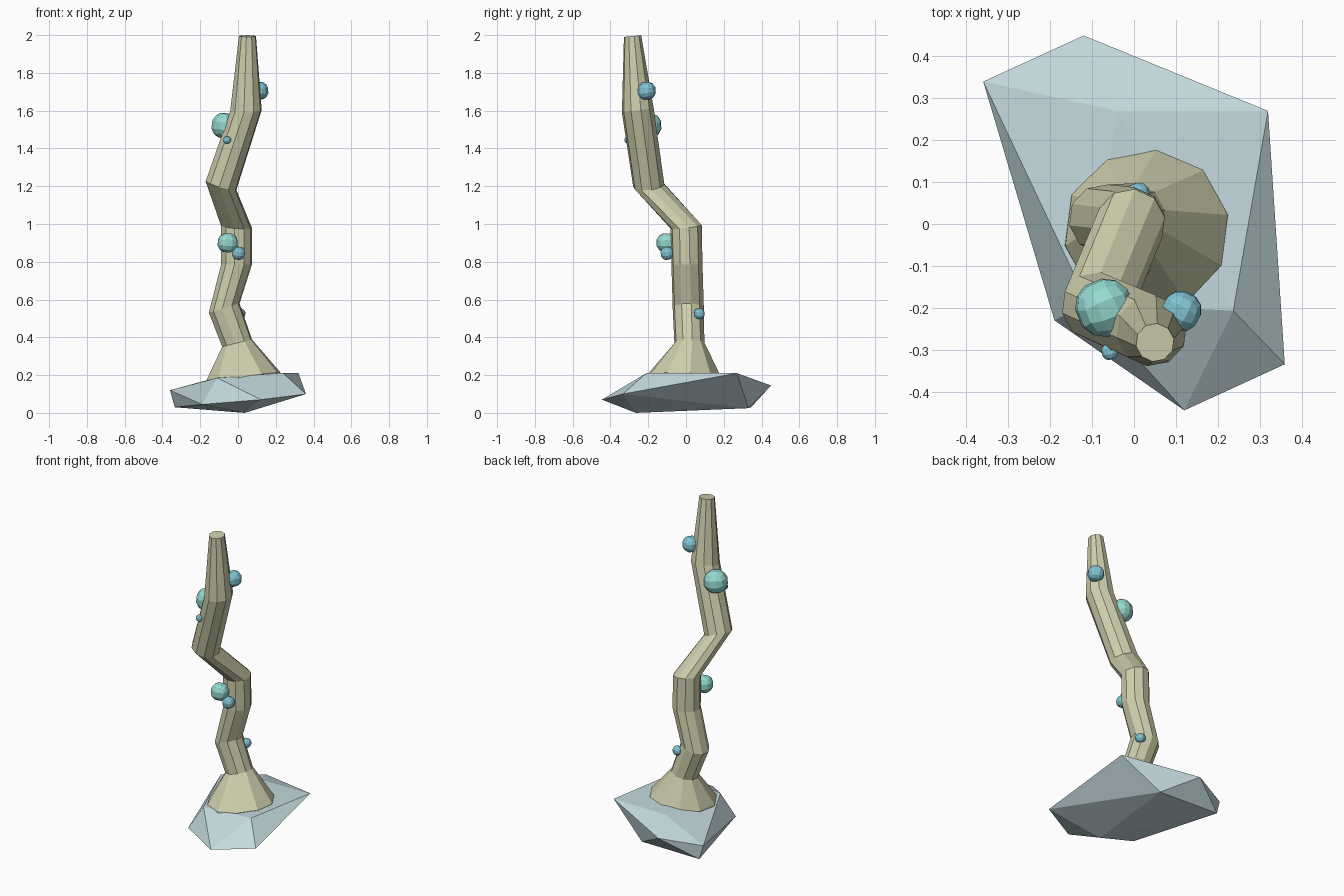
import bpy, bmesh, math
from mathutils import Vector, Euler

if "Cube" in bpy.data.objects:
    bpy.data.objects.remove(bpy.data.objects["Cube"])


def material(name, rgb):
    m = bpy.data.materials.new(name)
    m.diffuse_color = (*rgb, 1)
    m.use_nodes = True
    m.node_tree.nodes["Principled BSDF"].inputs["Base Color"].default_value = m.diffuse_color
    return m


def finish(bm, name, mat):
    bmesh.ops.recalc_face_normals(bm, faces=bm.faces)
    me = bpy.data.meshes.new(name)
    bm.to_mesh(me)
    bm.free()
    me.materials.append(mat)
    ob = bpy.data.objects.new(name, me)
    bpy.context.collection.objects.link(ob)
    return ob


tan = material("stalk_tan", (0.62, 0.62, 0.42))
stone = material("rock_pale", (0.55, 0.70, 0.73))
teal = material("bulb_teal", (0.30, 0.70, 0.64))
blue = material("bulb_blue", (0.22, 0.55, 0.65))

# Faceted rock: hull of twelve corners
corners = [(-.36, .34, .12), (-.12, .45, .145), (.32, .27, .21), (.36, -.335, .10),
           (.12, -.445, .07), (-.19, -.23, .045), (.237, -.207, .212), (-.04, .27, .207),
           (-.11, -.19, .185), (-.335, .345, .03), (.035, -.265, 0), (.08, .33, .025)]
bm = bmesh.new()
for c in corners:
    bm.verts.new(c)
bmesh.ops.convex_hull(bm, input=bm.verts)
finish(bm, "rock", stone)

# Crooked stalk: rings of (x, y, z, radius, slope along x, slope along y)
SIDES = 10
rings = [(.03, -.015, .10, .21, .09, 0),
         (.03, -.015, .198, .197, .09, 0),
         (-.005, .018, .37, .08, .25, 0),
         (-.073, .012, .555, .083, .30, 0),
         (-.008, .005, .785, .083, 0, 0),
         (-.008, .001, .985, .083, -.08, .12),
         (-.09, -.197, 1.203, .083, -.30, .12),
         (.042, -.255, 1.60, .085, .03, .12),
         (.05, -.283, 1.995, .046, 0, .10)]
bm = bmesh.new()
loops = []
for x, y, z, r, sx, sy in rings:
    loop = []
    for i in range(SIDES):
        a = 2 * math.pi * (i + .3) / SIDES
        dx, dy = r * math.cos(a), r * math.sin(a)
        loop.append(bm.verts.new((x + dx, y + dy, z + sx * dx + sy * dy)))
    loops.append(loop)
for lo, hi in zip(loops, loops[1:]):
    for i in range(SIDES):
        j = (i + 1) % SIDES
        bm.faces.new((lo[i], lo[j], hi[j], hi[i]))
bm.faces.new(loops[0])
bm.faces.new(loops[-1])
finish(bm, "stalk", tan)


# Round bulbs: cubes cut 3 x 3 and pushed out to a sphere
def bulb(name, centre, radius, mat, turn):
    bm = bmesh.new()
    bmesh.ops.create_cube(bm, size=2)
    bmesh.ops.subdivide_edges(bm, edges=bm.edges, cuts=2, use_grid_fill=True)
    rot = Euler(turn).to_matrix()
    for v in bm.verts:
        v.co = rot @ v.co.normalized() * radius + Vector(centre)
    finish(bm, name, mat)


bulbs = [((-.07, -.2, 1.52), .072, teal, (.1, .1, .4)),
         ((.113, -.208, 1.705), .05, blue, (.1, 0, -.5)),
         ((-.058, -.305, 1.445), .021, blue, (0, 0, .2)),
         ((-.055, -.103, .9), .055, teal, (0, .05, .2)),
         ((.003, -.1, .845), .037, blue, (.1, .1, 0)),
         ((.01, .07, .525), .03, blue, (0, .1, .3))]
for n, (c, r, m, t) in enumerate(bulbs, 1):
    bulb(f"bulb_{n}", c, r, m, t)
